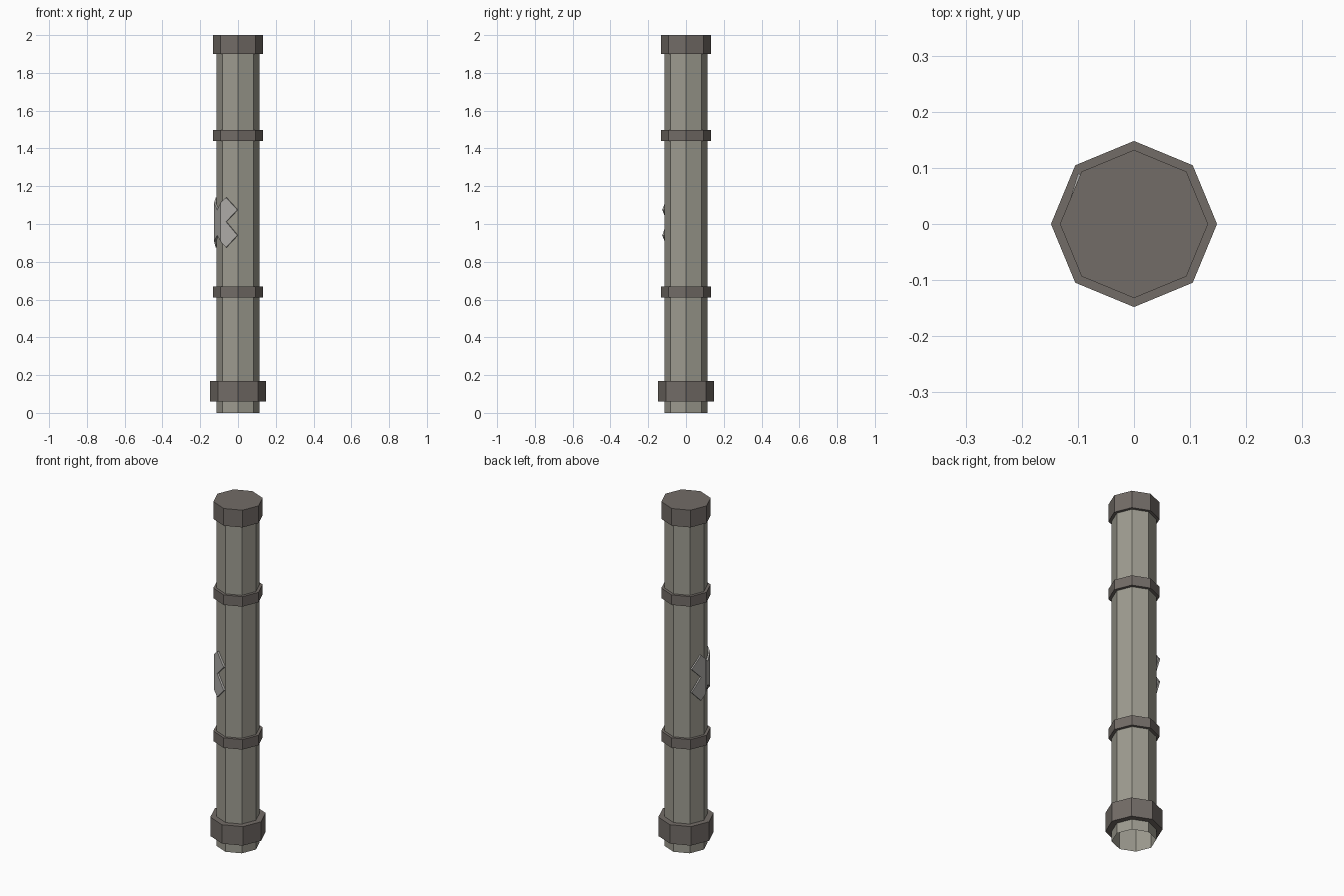
import bpy, bmesh, math
from mathutils import Vector

if "Cube" in bpy.data.objects:
    bpy.data.objects.remove(bpy.data.objects["Cube"])


def material(name, rgb):
    m = bpy.data.materials.new(name)
    m.diffuse_color = (*rgb, 1)
    m.use_nodes = True
    m.node_tree.nodes["Principled BSDF"].inputs["Base Color"].default_value = m.diffuse_color
    return m


shaft_mat = material("shaft_stone", (0.34, 0.33, 0.28))
band_mat = material("band_stone", (0.17, 0.15, 0.135))
patch_mat = material("patch_metal", (0.42, 0.41, 0.39))


def finish(name, bm, mat):
    mesh = bpy.data.meshes.new(name)
    bm.to_mesh(mesh)
    bm.free()
    mesh.materials.append(mat)
    ob = bpy.data.objects.new(name, mesh)
    bpy.context.collection.objects.link(ob)
    return ob


def octagon_lathe(name, profile, mat, cap_last=False):
    """Sweep an (r, z) profile round z with eight flat sides."""
    bm = bmesh.new()
    rings = [[bm.verts.new((r * math.cos(i * math.pi / 4), r * math.sin(i * math.pi / 4), z))
              for i in range(8)] for r, z in profile]
    for a, b in zip(rings, rings[1:]):
        for i in range(8):
            j = (i + 1) % 8
            bm.faces.new((a[i], a[j], b[j], b[i]))
    if cap_last:
        bm.faces.new(rings[-1])
    return finish(name, bm, mat)


R = 0.115

# Shaft, open at the bottom
octagon_lathe("shaft", [(R, 0), (R, 1.9)], shaft_mat)

# Bands hugging the shaft
for name, r, z0, z1 in (("base_collar", 0.148, 0.06, 0.17),
                        ("lower_band", 0.132, 0.61, 0.668),
                        ("upper_band", 0.132, 1.44, 1.498)):
    octagon_lathe(name, [(R, z0), (r, z0), (r, z1), (R, z1)], band_mat)

# Closed top cap
octagon_lathe("top_cap", [(R, 1.9), (0.132, 1.9), (0.132, 2.0)], band_mat, True)

# Jagged patch plate folded over three sides of the shaft
path = [Vector(p) for p in ((-0.1, 0.09), (-0.127, 0), (-0.093, -0.088), (-0.004, -0.126))]


def on_path(u, z):
    k = min(2, max(0, math.floor(u + 1.5)))
    p = path[k].lerp(path[k + 1], u + 1.5 - k)
    return (p.x, p.y, z)


wing = [(0.5, 1.112), (0.83, 1.14), (1.5, 1.075), (0.83, 1.012),
        (1.5, 0.94), (0.83, 0.876), (0.5, 0.908)]
centre = [(-0.5, 1.112), (0, 1.075), (0.5, 1.112), (0.5, 0.908), (0, 0.94), (-0.5, 0.908)]
bm = bmesh.new()
for outline in (wing, centre, [(-u, z) for u, z in reversed(wing)]):
    bm.faces.new([bm.verts.new(on_path(u, z)) for u, z in outline])
bmesh.ops.remove_doubles(bm, verts=bm.verts, dist=0.0005)
bm.normal_update()
for f in bm.faces:
    c = f.calc_center_median()
    if f.normal.x * c.x + f.normal.y * c.y < 0:
        f.normal_flip()
patch = finish("patch_plate", bm, patch_mat)
solid = patch.modifiers.new("thickness", 'SOLIDIFY')
solid.thickness = 0.01
solid.offset = -1
